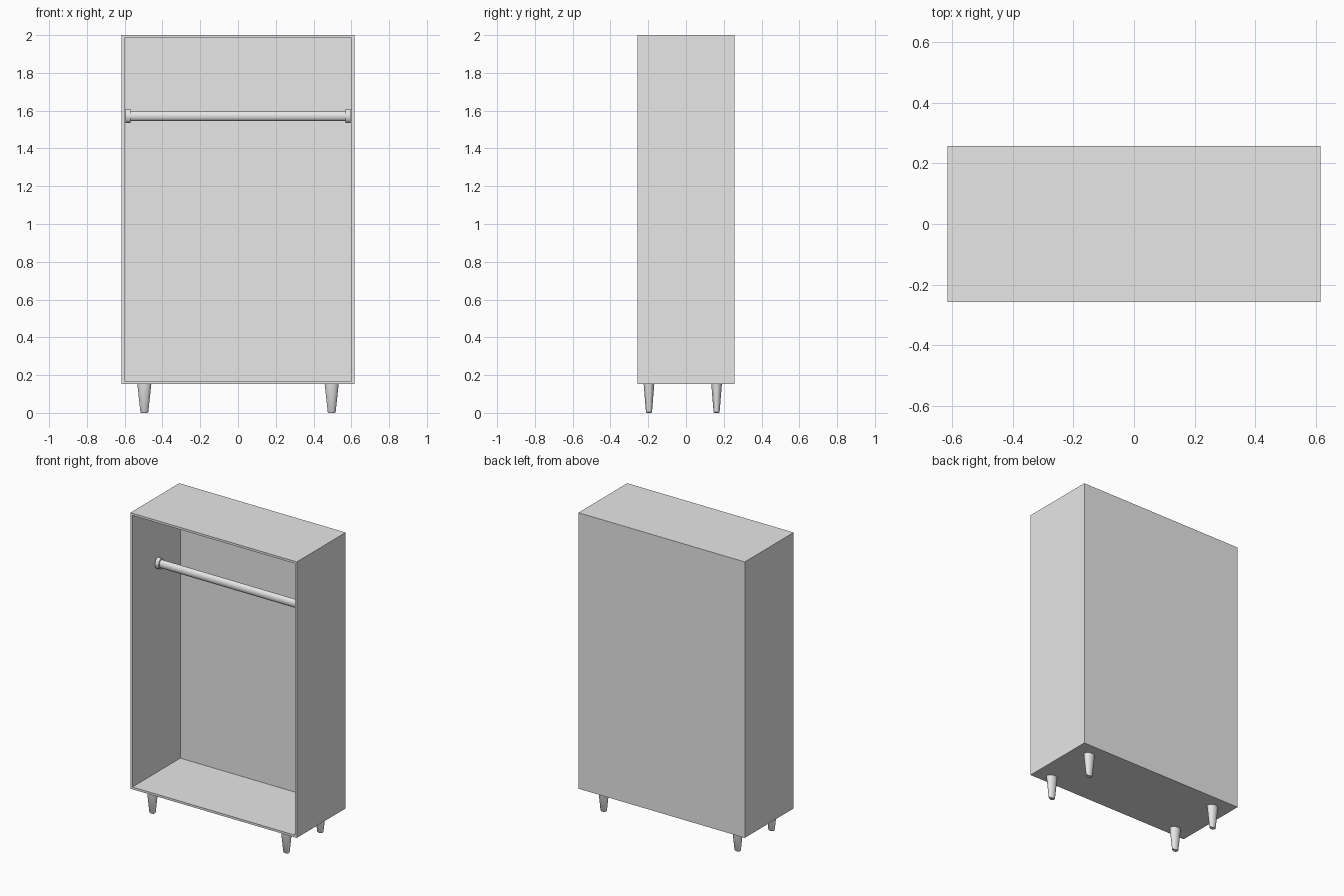
import bpy, bmesh, math
from mathutils import Matrix, Vector

cube = bpy.data.objects.get("Cube")
if cube:
    bpy.data.objects.remove(cube, do_unlink=True)

grey = bpy.data.materials.new("plain_grey")
grey.use_nodes = True
grey.diffuse_color = (0.8, 0.8, 0.8, 1)
grey.node_tree.nodes["Principled BSDF"].inputs["Base Color"].default_value = (0.8, 0.8, 0.8, 1)

HALF_W, HALF_D, BASE, TOP = 0.616, 0.258, 0.153, 2.0
WALL, BACK = 0.021, 0.01
ROD_Z = 1.572
SQUASH = 0.76  # round parts are slightly flattened front to back


def finish(name, bm, smooth=False):
    bmesh.ops.recalc_face_normals(bm, faces=bm.faces)
    mesh = bpy.data.meshes.new(name)
    bm.to_mesh(mesh)
    bm.free()
    mesh.materials.append(grey)
    obj = bpy.data.objects.new(name, mesh)
    bpy.context.collection.objects.link(obj)
    if smooth:
        bpy.ops.object.select_all(action="DESELECT")
        obj.select_set(True)
        bpy.context.view_layer.objects.active = obj
        bpy.ops.object.shade_smooth_by_angle(angle=math.radians(35))
    return obj


def turned(name, profile, matrix, sides=32):
    """Solid turned around z from (radius, height) pairs, then placed by matrix."""
    bm = bmesh.new()
    rings = []
    for r, h in profile:
        rings.append([bm.verts.new((r * math.cos(math.tau * i / sides),
                                    r * math.sin(math.tau * i / sides), h))
                      for i in range(sides)])
    for low, high in zip(rings, rings[1:]):
        for i in range(sides):
            j = (i + 1) % sides
            bm.faces.new((low[i], low[j], high[j], high[i]))
    bm.faces.new(rings[0])
    bm.faces.new(rings[-1])
    bm.transform(matrix)
    return finish(name, bm, smooth=True)


# Open-fronted cabinet: a box whose front is inset and pushed back
bm = bmesh.new()
bmesh.ops.create_cube(bm, size=1, matrix=Matrix.Translation((0, 0, (BASE + TOP) / 2))
                      @ Matrix.Diagonal((2 * HALF_W, 2 * HALF_D, TOP - BASE, 1)))
bm.normal_update()
front = min(bm.faces, key=lambda f: f.calc_center_median().y)
bmesh.ops.inset_region(bm, faces=[front], thickness=WALL)
pushed = bmesh.ops.extrude_discrete_faces(bm, faces=[front])["faces"]
bmesh.ops.translate(bm, verts=pushed[0].verts, vec=Vector((0, 2 * HALF_D - BACK, 0)))
finish("cabinet", bm)

# Hanging rod with a collar at each side wall
squash = Matrix.Diagonal((1, SQUASH, 1, 1))
along_x = Matrix.Translation((0, 0, ROD_Z)) @ squash @ Matrix.Rotation(math.pi / 2, 4, "Y")
inner = HALF_W - WALL
turned("hanging_rod", [(0.027, -inner), (0.027, inner)], along_x)
for side, s in (("left", 1), ("right", -1)):
    turned(side + "_rod_collar", [(0.037, s * (inner - 0.027)), (0.037, s * inner)], along_x)

# Four tapered legs
leg_profile = [(0.017, 0), (0.021, 0.004), (0.037, BASE)]
for side, x in (("left", 0.496), ("right", -0.496)):
    for end, y in (("front", -0.196), ("back", 0.162)):
        turned(f"{end}_{side}_leg", leg_profile, Matrix.Translation((x, y, 0)) @ squash)
